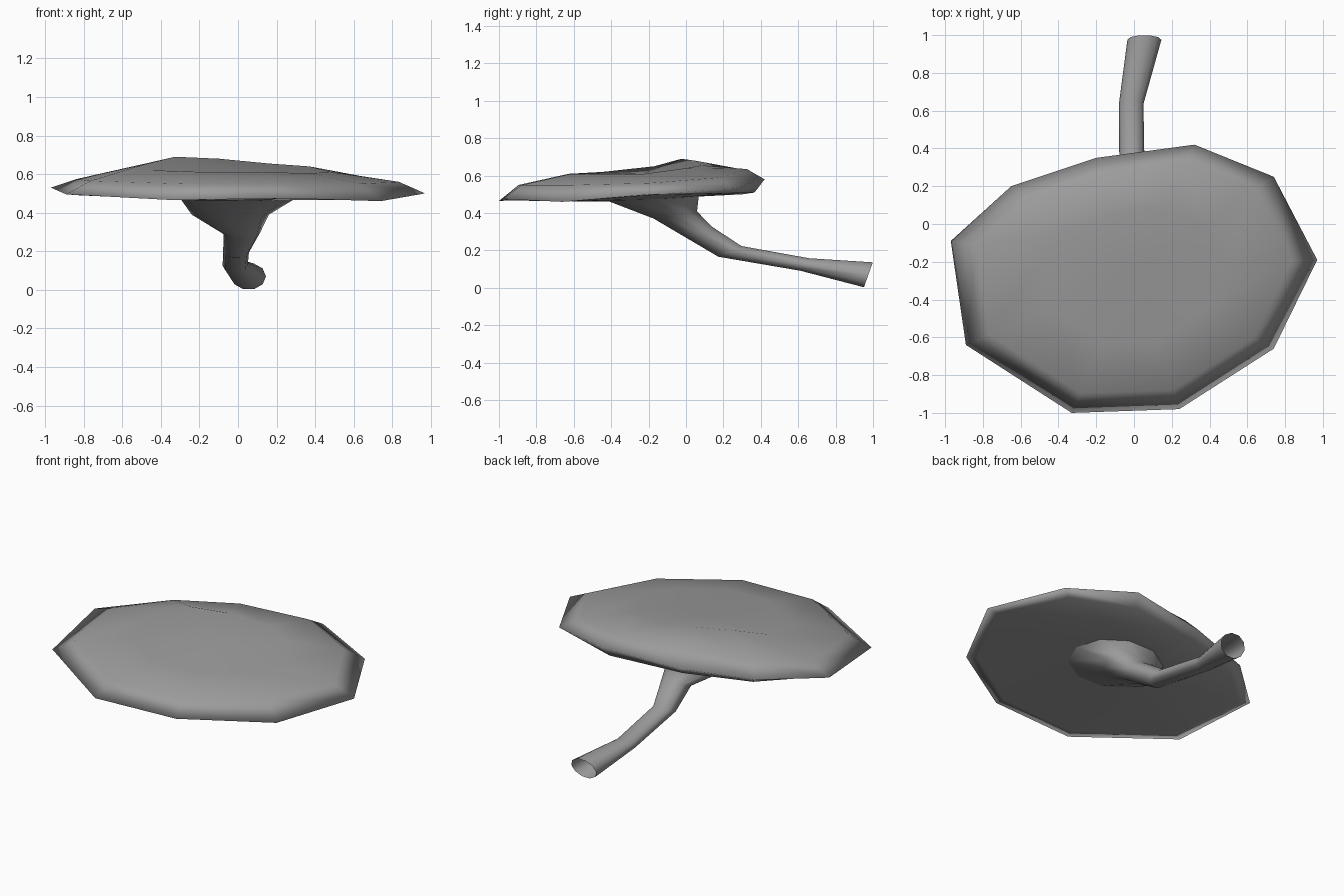
import bpy, bmesh, math
from mathutils import Vector

old = bpy.data.objects.get("Cube")
if old:
    bpy.data.objects.remove(old)

grey = bpy.data.materials.new("matte grey")
grey.use_nodes = True
colour = (0.33, 0.33, 0.33, 1)
grey.diffuse_color = colour
grey.node_tree.nodes["Principled BSDF"].inputs["Base Color"].default_value = colour

SIDES = 10
CENTRE = Vector((0, -0.25, 0))

# Uneven rim of the cap, counter-clockwise from the left tip
RIM = [Vector(p) for p in (
    (0.97, -0.19, 0.50), (0.74, 0.25, 0.53), (0.32, 0.42, 0.58), (-0.2, 0.35, 0.55),
    (-0.65, 0.2, 0.54), (-0.97, -0.09, 0.53), (-0.89, -0.64, 0.495),
    (-0.33, -1.0, 0.465), (0.24, -0.98, 0.475), (0.74, -0.66, 0.46))]


def inset(scale, heights):
    """Rim outline drawn in towards the cap centre, at new heights."""
    ring = []
    for p, z in zip(RIM, heights):
        q = CENTRE + (p - CENTRE) * scale
        ring.append(Vector((q.x, q.y, z)))
    return ring


def stem_ring(x, half_width, low, high):
    """Tilted oval between a low and a high (y, z) point."""
    a, b = Vector((x, *low)), Vector((x, *high))
    mid, up = (a + b) / 2, (b - a) / 2
    ring = []
    for i in range(SIDES):
        t = math.tau * i / SIDES
        ring.append(mid + Vector((half_width * math.cos(t), 0, 0)) + up * math.sin(t))
    return ring


def loft(name, rings, tip=None):
    """Skin consecutive rings, with an optional point closing the first."""
    bm = bmesh.new()
    loops = [[bm.verts.new(p) for p in ring] for ring in rings]
    for a, b in zip(loops, loops[1:]):
        for i in range(SIDES):
            j = (i + 1) % SIDES
            bm.faces.new((a[i], b[i], b[j], a[j]))
    if tip:
        top = bm.verts.new(tip)
        for i in range(SIDES):
            bm.faces.new((top, loops[0][i], loops[0][(i + 1) % SIDES]))
    mesh = bpy.data.meshes.new(name)
    bm.to_mesh(mesh)
    bm.free()
    mesh.materials.append(grey)
    mesh.shade_smooth()
    obj = bpy.data.objects.new(name, mesh)
    bpy.context.collection.objects.link(obj)


# Flared collar where the stem meets the cap
collar = stem_ring(0, 0.3, (-0.42, 0.46), (0.08, 0.49))

# Cap: dished crown, shoulder, rim, underside lip
crown = inset(0.5, (0.61, 0.64, 0.655, 0.68, 0.69, 0.65, 0.62, 0.61, 0.61, 0.605))
shoulder = inset(0.86, (0.56, 0.59, 0.635, 0.64, 0.61, 0.575, 0.565, 0.55, 0.55, 0.55))
lip = inset(0.92, (0.495, 0.505, 0.51, 0.50, 0.50, 0.51, 0.49, 0.467, 0.475, 0.465))
loft("cap", [crown, shoulder, RIM, lip, collar], (0.02, -0.22, 0.615))

# Stem: bends down and back to an open end
loft("stem", [
    collar,
    stem_ring(-0.04, 0.2, (-0.18, 0.37), (0.065, 0.41)),
    stem_ring(0.02, 0.095, (0.0, 0.265), (0.14, 0.33)),
    stem_ring(-0.01, 0.067, (0.17, 0.165), (0.30, 0.225)),
    stem_ring(-0.015, 0.065, (0.61, 0.09), (0.66, 0.16)),
    stem_ring(0.055, 0.09, (0.95, 0.0), (1.0, 0.14)),
])
